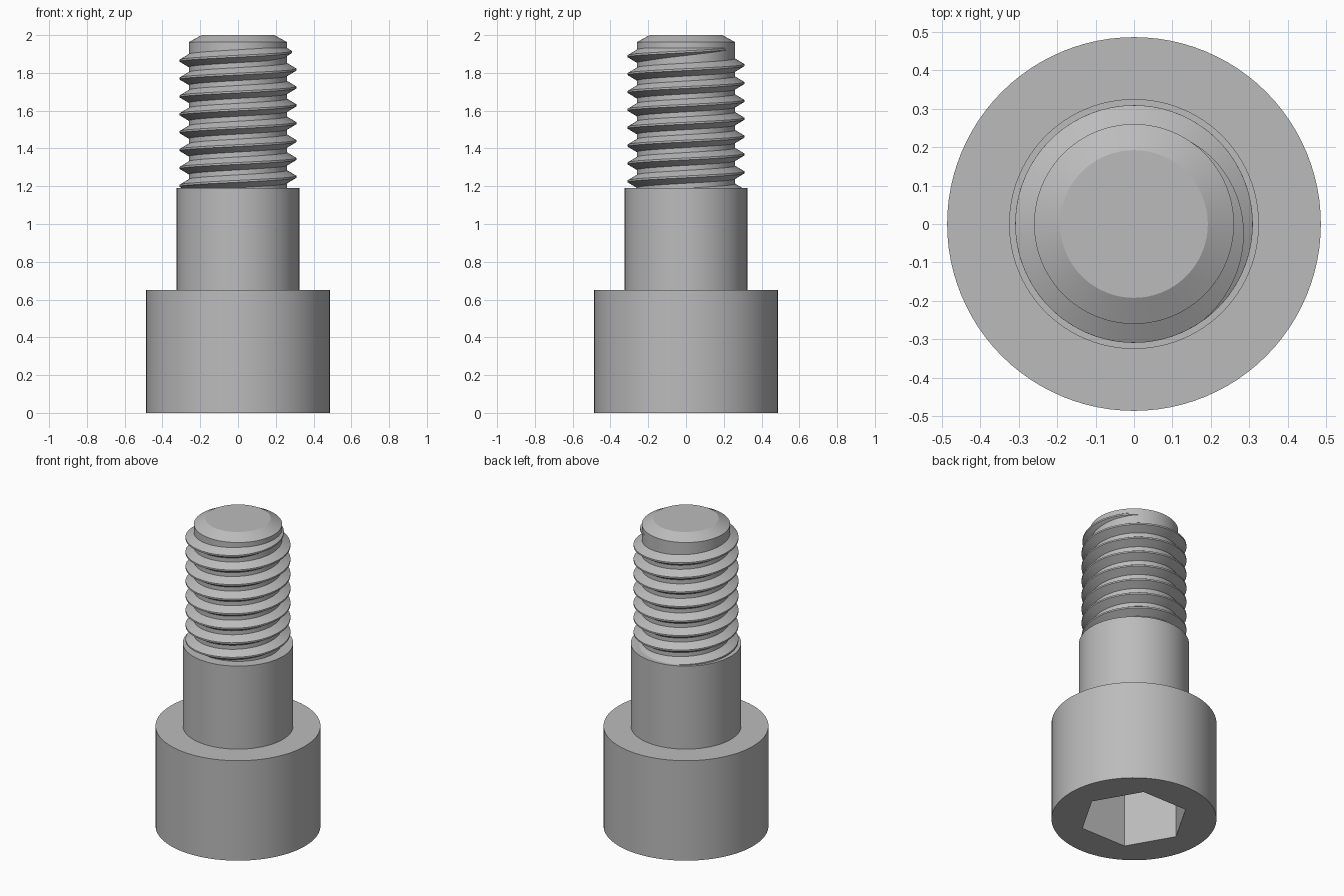
import bpy, bmesh, math

cube = bpy.data.objects.get("Cube")
if cube:
    bpy.data.objects.remove(cube, do_unlink=True)

SIDES = 96
HEAD_R, HEAD_TOP = 0.486, 0.65
SHANK_R, SHANK_TOP = 0.325, 1.19
ROOT_R, CREST_R, PITCH = 0.26, 0.309, 0.0946

steel = bpy.data.materials.new("grey_steel")
steel.use_nodes = True
steel.diffuse_color = (0.5, 0.5, 0.5, 1)
steel.node_tree.nodes["Principled BSDF"].inputs["Base Color"].default_value = (0.5, 0.5, 0.5, 1)


def finish(bm, name):
    """Turn a bmesh into a shaded steel object."""
    bmesh.ops.recalc_face_normals(bm, faces=bm.faces)
    mesh = bpy.data.meshes.new(name)
    bm.to_mesh(mesh)
    bm.free()
    obj = bpy.data.objects.new(name, mesh)
    bpy.context.collection.objects.link(obj)
    mesh.materials.append(steel)
    return obj


def smooth(obj):
    bpy.ops.object.select_all(action="DESELECT")
    obj.select_set(True)
    bpy.context.view_layer.objects.active = obj
    bpy.ops.object.shade_smooth_by_angle(angle=math.radians(25))


def skin(bm, rings):
    """Join closed rings of points in order and cap both ends."""
    rows = [[bm.verts.new(p) for p in ring] for ring in rings]
    for a, b in zip(rows, rows[1:]):
        for i in range(len(a)):
            j = (i + 1) % len(a)
            bm.faces.new((a[i], a[j], b[j], b[i]))
    bm.faces.new(rows[0])
    bm.faces.new(rows[-1])


def circle(r, z, sides=SIDES):
    return [(r * math.cos(math.tau * i / sides), r * math.sin(math.tau * i / sides), z)
            for i in range(sides)]


def turned(name, profile, sides=SIDES):
    bm = bmesh.new()
    skin(bm, [circle(r, z, sides) for r, z in profile])
    return finish(bm, name)


# Cylindrical head with a hexagonal socket in its underside
head = turned("head", [(HEAD_R, 0), (HEAD_R, HEAD_TOP)])
cutter = turned("socket_cutter", [(0.323, -0.1), (0.323, 0.38)], 6)
cutter.hide_render = True
cut = head.modifiers.new("socket", "BOOLEAN")
cut.operation, cut.solver, cut.object = "DIFFERENCE", "EXACT", cutter
bpy.context.view_layer.objects.active = head
bpy.ops.object.modifier_apply(modifier=cut.name)
bpy.data.objects.remove(cutter, do_unlink=True)
smooth(head)

# Plain shank and the chamfered core that carries the thread
smooth(turned("shank", [(SHANK_R, HEAD_TOP), (SHANK_R, SHANK_TOP)]))
smooth(turned("thread_core", [(ROOT_R, SHANK_TOP), (ROOT_R, 1.963), (0.192, 2.0)]))

# Right-handed thread ridge, fading out near the tip
FADE_START, FADE_END = math.radians(305), math.radians(415)
CREST_Z = 1.912          # ridge centre height at a full turn
turns_below = 8
start = FADE_START - math.tau * turns_below
steps = turns_below * 72 + 24
rings = []
for k in range(steps + 1):
    t = start + (FADE_END - start) * k / steps
    z = CREST_Z + PITCH * (t / math.tau - 1)
    fade = min(1, (FADE_END - t) / (FADE_END - FADE_START))
    rise = (CREST_R - ROOT_R) * max(fade, 0.01)
    half = 0.006 + rise * 0.577
    base = ROOT_R - 0.004
    section = [(base, -half), (ROOT_R, -half), (ROOT_R + rise, -0.005),
               (ROOT_R + rise, 0.005), (ROOT_R, half), (base, half)]
    rings.append([(r * math.cos(t), r * math.sin(t), z + dz) for r, dz in section])
bm = bmesh.new()
skin(bm, rings)
smooth(finish(bm, "thread_ridge"))
